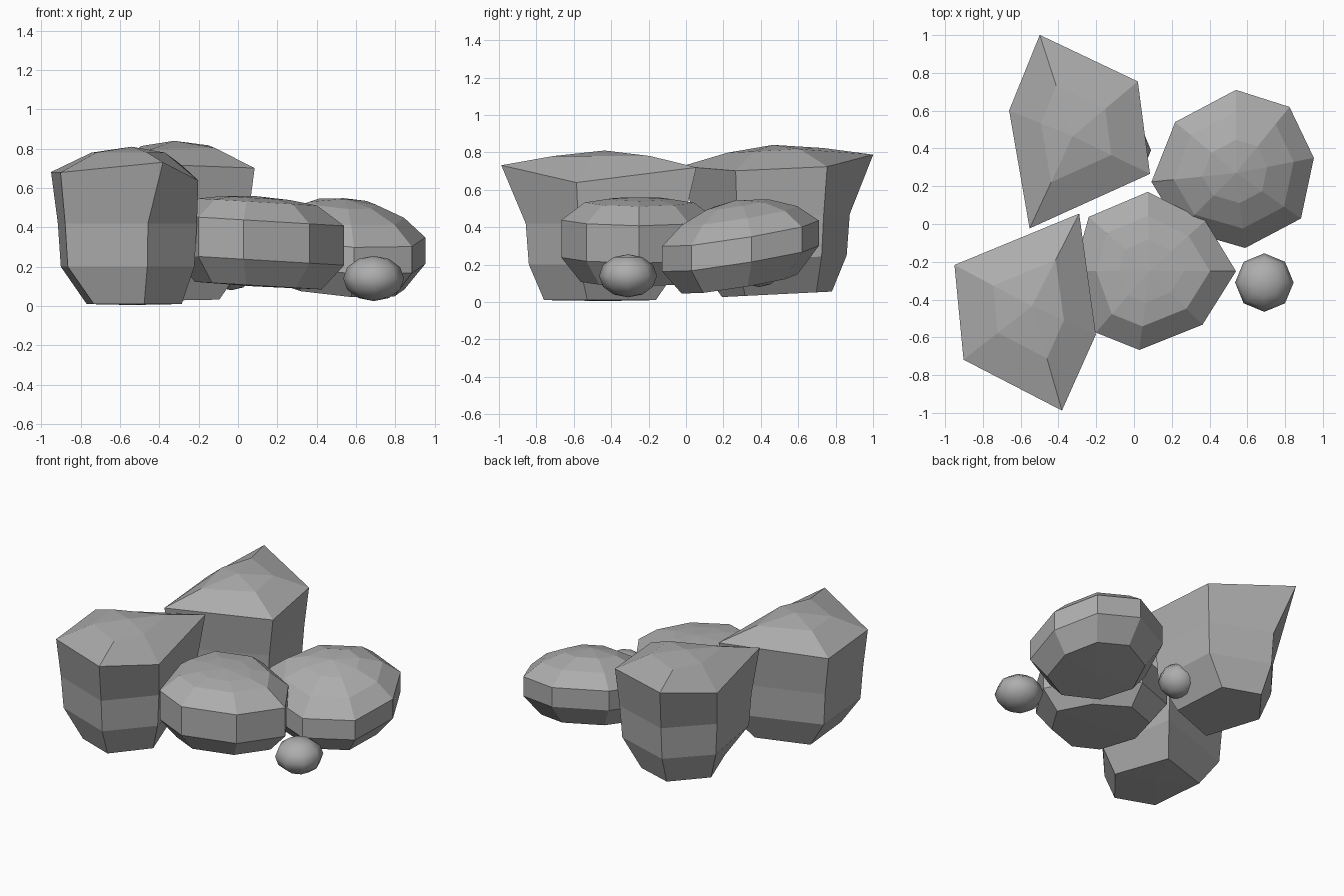
import bpy, bmesh
from math import radians, cos, sin
from mathutils import Matrix, Vector

cube = bpy.data.objects.get("Cube")
if cube:
    bpy.data.objects.remove(cube, do_unlink=True)

stone = bpy.data.materials.new("grey_stone")
stone.use_nodes = True
grey = (0.42, 0.42, 0.42, 1)
stone.diffuse_color = grey
stone.node_tree.nodes["Principled BSDF"].inputs["Base Color"].default_value = grey


def finish(name, bm, smooth=False):
    bmesh.ops.recalc_face_normals(bm, faces=bm.faces)
    for face in bm.faces:
        face.smooth = smooth
    mesh = bpy.data.meshes.new(name)
    bm.to_mesh(mesh)
    bm.free()
    mesh.materials.append(stone)
    obj = bpy.data.objects.new(name, mesh)
    bpy.context.collection.objects.link(obj)
    return obj


def rock(name, centre, levels, poles, spin=0, size=1, tilt=(0, 0), rise=0):
    """Loft a faceted stone through levels of (height, outline, scale, lift).
    An outline lists (angle, radius); lift raises its longer corners."""
    bm = bmesh.new()

    def point(x, y, z):
        z += rise + tilt[0] * x + tilt[1] * y
        return bm.verts.new((centre[0] + x, centre[1] + y, z))

    rings = []
    for height, outline, scale, lift in levels:
        mean = sum(r for _, r in outline) / len(outline)
        ring = []
        for angle, r in outline:
            a = radians(angle + spin)
            radius = r * scale * size
            ring.append(point(radius * cos(a), radius * sin(a), height + lift * (r - mean)))
        rings.append(ring)
    top, bottom = point(0, 0, poles[0]), point(0, 0, poles[1])
    n = len(rings[0])
    for i in range(n):
        j = (i + 1) % n
        bm.faces.new((top, rings[0][i], rings[0][j]))
        bm.faces.new((bottom, rings[-1][j], rings[-1][i]))
        for upper, lower in zip(rings, rings[1:]):
            bm.faces.new((upper[i], lower[i], lower[j], upper[j]))
    return finish(name, bm)


def pebble(name, centre, radii):
    bm = bmesh.new()
    bmesh.ops.create_uvsphere(bm, u_segments=8, v_segments=6, radius=1)
    place = Matrix.Translation(centre) @ Matrix.Diagonal(Vector(radii)).to_4x4()
    bmesh.ops.transform(bm, matrix=place, verts=bm.verts)
    return finish(name, bm, smooth=True)


# Two tall boulders: the same five-sided stone, turned half round
crown = [(63, .55), (152, .465), (218, .46), (286, .575), (336, .37)]
waist = [(61, .48), (151, .43), (218, .43), (281, .43), (337, .36)]
foot = [(66, .3), (145, .28), (230, .3), (281, .33), (340, .27)]
tall_levels = [(.78, crown, .5, 0), (.69, crown, 1, .45), (.42, waist, 1, 0),
               (.2, waist, .96, 0), (.01, foot, 1, 0)]
rock("front_boulder", (-.54, -.435), tall_levels, (.81, .005))
rock("back_boulder", (-.325, .465), tall_levels, (.81, .01),
     spin=182, size=.98, tilt=(0, .05), rise=.03)

# Two flat eight-sided stones
middle = [(0, .46), (42, .4), (91, .42), (138, .43),
          (180, .4), (229, .43), (263, .42), (315, .4)]
middle_levels = [(.55, middle, .4, 0), (.53, middle, .7, 0), (.435, middle, 1, 0),
                 (.235, middle, 1, 0), (.105, middle, .75, 0)]
rock("middle_flat_stone", (.08, -.25), middle_levels, (.56, .1), tilt=(-.06, 0))

side = [(11, .42), (51, .45), (90, .44), (140, .42),
        (186, .45), (225, .42), (277, .4), (325, .42)]
side_levels = [(.52, side, .4, 0), (.46, side, .74, 0), (.365, side, 1, 0),
               (.23, side, 1, 0), (.095, side, .74, 0)]
rock("side_flat_stone", (.54, .27), side_levels, (.545, .085), tilt=(-.07, .16))

# Small rounded pebbles
pebble("front_pebble", (.69, -.31, .14), (.155, .155, .115))
pebble("hidden_pebble", (-.035, .39, .19), (.125, .125, .11))
